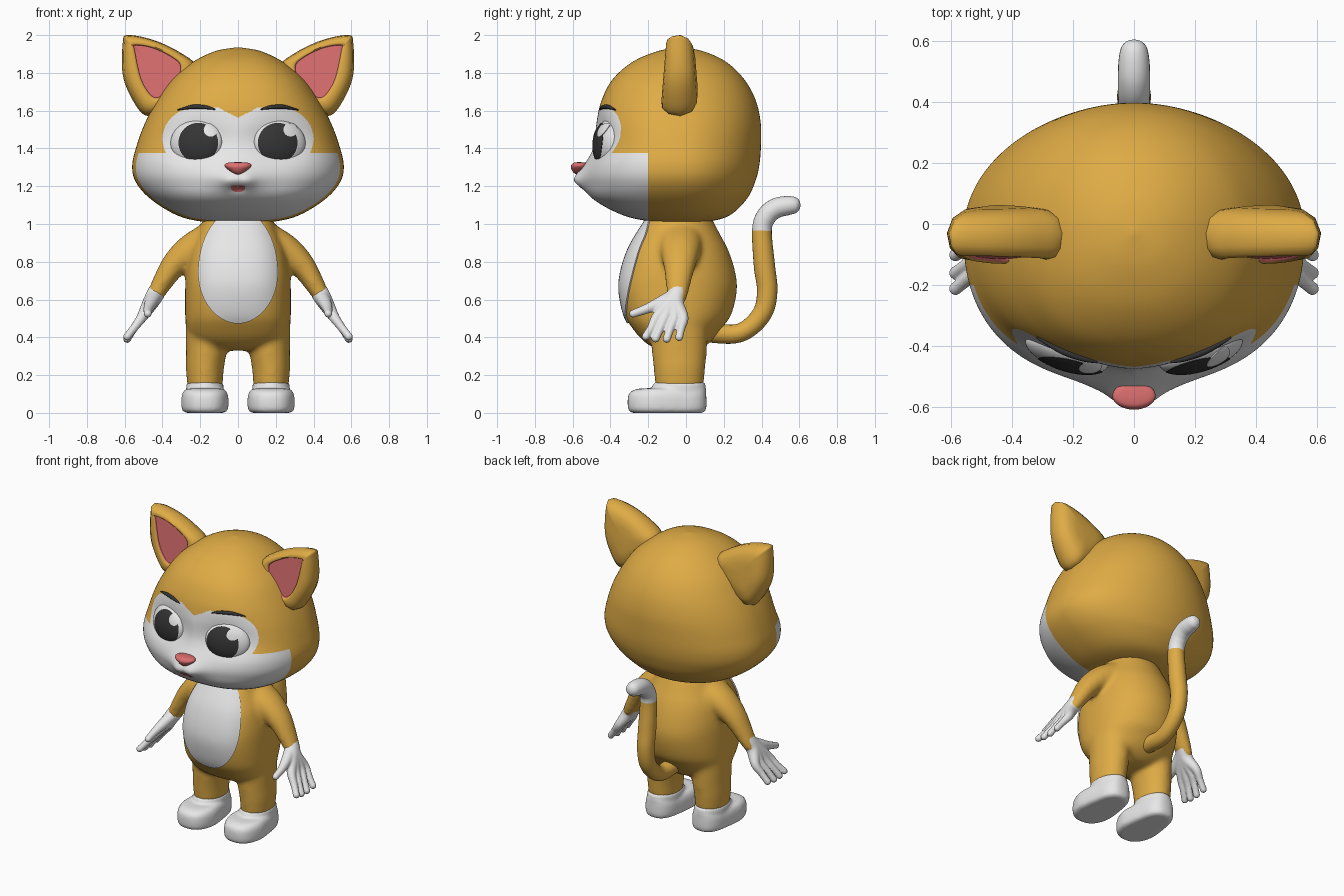
import bpy, bmesh
from math import sin, cos, pi, exp, radians
from mathutils import Vector, Matrix, Euler
from mathutils.bvhtree import BVHTree

if "Cube" in bpy.data.objects:
    bpy.data.objects.remove(bpy.data.objects["Cube"])


def material(name, rgb):
    m = bpy.data.materials.new(name)
    m.use_nodes = True
    m.diffuse_color = (*rgb, 1)
    m.node_tree.nodes["Principled BSDF"].inputs["Base Color"].default_value = (*rgb, 1)
    return m


ORANGE = material("orange_fur", (0.74, 0.41, 0.06))
WHITE = material("white_fur", (0.8, 0.8, 0.8))
PINK = material("pink_skin", (0.72, 0.16, 0.16))
DARK = material("dark_grey", (0.035, 0.035, 0.035))
SIDES = (("left", 1), ("right", -1))


# ---- helpers ----
def shade(mesh):
    mesh.shade_smooth()
    mesh.set_sharp_from_angle(angle=radians(55))


def make(name, bm, mats, recalc=True):
    if recalc:
        bmesh.ops.recalc_face_normals(bm, faces=bm.faces)
    mesh = bpy.data.meshes.new(name)
    bm.to_mesh(mesh)
    bm.free()
    for m in mats:
        mesh.materials.append(m)
    shade(mesh)
    ob = bpy.data.objects.new(name, mesh)
    bpy.context.scene.collection.objects.link(ob)
    return ob


def spline(pts, n, closed=False):
    P, out = [Vector(p) for p in pts], []
    m = len(P)
    get = lambda i: P[i % m] if closed else P[max(0, min(m - 1, i))]
    for i in range(m if closed else m - 1):
        a, b, c, d = (get(i + k) for k in (-1, 0, 1, 2))
        for j in range(n):
            t = j / n
            out.append(b + (c - a + (2 * a - 5 * b + 4 * c - d + (3 * (b - c) + d - a) * t) * t) * (0.5 * t))
    return out if closed else out + [P[-1]]


def skin(bm, rings, cap=(True, True), mat=lambda i: 0):
    V = [[bm.verts.new(p) for p in r] for r in rings]
    n = len(V[0])
    for i in range(len(V) - 1):
        for j in range(n):
            k = (j + 1) % n
            bm.faces.new((V[i][j], V[i][k], V[i + 1][k], V[i + 1][j])).material_index = mat(i)
    if cap[0]:
        bm.faces.new(V[0]).material_index = mat(0)
    if cap[1]:
        bm.faces.new(V[-1]).material_index = mat(len(V) - 2)


def stack(table, n, seg, cy, front=2.0, back=2.0):
    """Horizontal rings from rows of height, half width, front y, back y."""
    rings = []
    for z, w, f, b in spline(table, n):
        ring = []
        for j in range(seg):
            c, s = cos(2 * pi * j / seg), sin(2 * pi * j / seg)
            e = 2 / (back if s > 0 else front)
            x = w * abs(c) ** e * (1 if c > 0 else -1)
            y = cy + abs(s) ** e * ((b if s > 0 else f) - cy)
            ring.append(Vector((x, y, z)))
        rings.append(ring)
    return rings


def tube(path, n, ref, seg=24):
    """Round rings along rows of x, y, z, radius."""
    pts, rings = spline(path, n), []
    for i, p in enumerate(pts):
        t = (pts[min(i + 1, len(pts) - 1)] - pts[max(i - 1, 0)]).to_3d()
        u = t.cross(Vector(ref)).normalized()
        v = t.cross(u).normalized()
        rings.append([p.to_3d() + p.w * (u * cos(2 * pi * j / seg) + v * sin(2 * pi * j / seg))
                      for j in range(seg)])
    return rings


def balls(bm, path, side, squash=(1, 1, 1), n=6):
    for p in spline(path, n):
        bmesh.ops.create_icosphere(bm, subdivisions=3, radius=1, matrix=Matrix.LocRotScale(
            Vector((p.x * side, p.y, p.z)), None, Vector(squash) * p.w))


def blend(name, bm, voxel, passes, mat):
    """Fuse overlapping volumes into one soft skin."""
    ob = make(name, bm, [mat])
    r = ob.modifiers.new("fuse", 'REMESH')
    r.mode, r.voxel_size = 'VOXEL', voxel
    s = ob.modifiers.new("soften", 'SMOOTH')
    s.factor, s.iterations = 0.5, passes
    bpy.context.view_layer.update()
    mesh = bpy.data.meshes.new_from_object(ob.evaluated_get(bpy.context.evaluated_depsgraph_get()))
    ob.modifiers.clear()
    ob.data = mesh
    mesh.materials.clear()
    mesh.materials.append(mat)
    shade(mesh)
    return ob


def tree_of(ob):
    bm = bmesh.new()
    bm.from_mesh(ob.data)
    return BVHTree.FromBMesh(bm)


def on_front(tree, x, z):
    co, no, _, _ = tree.ray_cast(Vector((x, -2, z)), Vector((0, 1, 0)))
    if co is None:
        co, no, _, _ = tree.find_nearest(Vector((x, -0.4, z)))
    return co, no if no.y < 0 else -no


def plate(name, tree, cx, cz, rx, up, down, mat, lift, top=9, seg=64):
    """Thin oval skin that follows the surface below it."""
    rings, steps = [], 14
    for i in range(steps + 2):
        r, off = max(min(i, steps) / steps, 0.01), lift if i <= steps else -0.01
        ring = []
        for j in range(seg):
            c, s = cos(2 * pi * j / seg), sin(2 * pi * j / seg)
            co, no = on_front(tree, cx + rx * r * c, min(top, cz + r * s * (up if s > 0 else down)))
            ring.append(co + no * off)
        rings.append(ring)
    bm = bmesh.new()
    skin(bm, rings, (True, False))
    bm.normal_update()
    if sum(f.normal.y for f in bm.faces) > 0:
        bmesh.ops.reverse_faces(bm, faces=bm.faces)
    return make(name, bm, [mat], False)


# ---- head, with muzzle, lips and eye hollows ----
head_rows = [(1.01, .02, -.05, -.01), (1.012, .18, -.17, .11), (1.045, .32, -.33, .23), (1.13, .46, -.485, .32),
             (1.22, .54, -.525, .365), (1.31, .56, -.525, .388), (1.42, .535, -.49, .397),
             (1.54, .49, -.475, .395), (1.66, .425, -.445, .367), (1.77, .345, -.385, .305),
             (1.86, .235, -.28, .21), (1.915, .12, -.15, .09), (1.935, .01, -.04, -.02)]
bumps = [(0, 1.24, .13, .07, -.055), (.045, 1.225, .04, .035, -.018),
         (0, 1.185, .035, .02, .015), (.22, 1.44, .15, .11, .038)]
rings = stack(head_rows, 10, 200, -0.03, 2.35)
for p in (p for ring in rings for p in ring if p.y < -0.15):
    p.y += sum(a * exp(-((abs(p.x) - x) / sx) ** 2 - ((p.z - z) / sz) ** 2) for x, z, sx, sz, a in bumps)
bm = bmesh.new()
skin(bm, rings)
for co, no in (((0, -.2, 0), (0, 1, 0)), ((0, 0, 1.375), (0, 0, 1))):
    bmesh.ops.bisect_plane(bm, geom=bm.verts[:] + bm.edges[:] + bm.faces[:], plane_co=co, plane_no=no)
# finer faces round the mask edge
fine = set()
for f in bm.faces:
    x, y, z = f.calc_center_median()
    if y < -.25 and abs(x) < .44 and 1.375 < z < 1.65:
        fine.update(f.edges)
bmesh.ops.subdivide_edges(bm, edges=list(fine), cuts=2, use_grid_fill=True)
for f in bm.faces:
    x, y, z = f.calc_center_median()
    x = abs(x)
    around_eye = ((x - .21) / .19) ** 2 + ((z - 1.45) / .17) ** 2 < 1
    between = x < .21 and z < min(1.615, 1.56 + .55 * x)
    f.material_index = int(y < -.2 and (z < 1.375 or around_eye or between))
head_tree = tree_of(make("head", bm, [ORANGE, WHITE]))

# ---- nose and mouth ----
nose_rows = [(1.262, .012, -.58, -.55), (1.275, .035, -.598, -.53), (1.3, .066, -.61, -.52),
             (1.315, .07, -.605, -.52), (1.324, .055, -.595, -.53), (1.327, .02, -.575, -.555)]
bm = bmesh.new()
skin(bm, stack(nose_rows, 5, 32, -.565))
make("nose", bm, [PINK])
plate("mouth", head_tree, 0, 1.195, .038, .01, .025, PINK, .003)

# ---- eyes, brows and ears ----
ear_edge = spline([(.585, 2), (.45, 1.975), (.31, 1.91), (.22, 1.83), (.27, 1.7), (.4, 1.6),
                   (.49, 1.575), (.56, 1.66), (.61, 1.79), (.61, 1.96)], 8, True)
ear_inner = spline([(.55, 1.95), (.45, 1.935), (.34, 1.88), (.3, 1.83), (.33, 1.74), (.4, 1.68),
                    (.44, 1.665), (.48, 1.7), (.52, 1.78), (.55, 1.92)], 8, True)
middle = [Vector((.43, 1.81))] * len(ear_edge)
ear_rows = [(ear_edge, middle, f, y) for f, y in ((.97, .1), (.6, .1), (.3, .09), (.1, .06), (0, 0))]
ear_rows += [(ear_edge, ear_inner, f, y) for f, y in ((.12, -.06), (.45, -.095), (.85, -.103), (1, -.098))]
ear_rows += [(ear_inner, middle, f, y) for f, y in ((.03, -.088), (.5, -.088), (.97, -.088))]

for side, s in SIDES:
    co, _ = on_front(head_tree, .22 * s, 1.43)
    bm = bmesh.new()
    bmesh.ops.create_uvsphere(bm, u_segments=48, v_segments=32, radius=1, matrix=Matrix.LocRotScale(
        co + Vector((0, .004, 0)), Euler((radians(-7), 0, radians(18 * s))), Vector((.143, .06, .121))))
    eye_tree = tree_of(make(side + "_eye", bm, [WHITE]))
    plate(side + "_pupil", eye_tree, .21 * s, 1.43, .104, .104, .104, DARK, .002)
    plate(side + "_eye_glint", eye_tree, .21 * s + .066, 1.497, .037, .035, .035, WHITE, .004)

    brow = []
    for x, z, r in ((.12, 1.606, .003), (.17, 1.617, .01), (.24, 1.619, .011), (.317, 1.603, .003)):
        co, no = on_front(head_tree, x * s, z)
        brow.append((*(co + no * .004), r))
    bm = bmesh.new()
    skin(bm, tube(brow, 8, (0, 1, 0), 16))
    make(side + "_eyebrow", bm, [DARK])

    bm = bmesh.new()
    rings = []
    for start, end, f, y in ear_rows:
        flat = [a.lerp(b, f) for a, b in zip(start, end)]
        rings.append([(p.x * s, y * (1.03 - .8 * (p.y - 1.58)) - .03, p.y) for p in flat])
    skin(bm, rings, mat=lambda i: int(i >= 8))
    make(side + "_ear", bm, [ORANGE, PINK])

# ---- body with arms and legs ----
body_rows = [(.33, .05, -.1, .05), (.345, .15, -.17, .09), (.385, .24, -.23, .14), (.45, .272, -.285, .19),
             (.52, .28, -.325, .24), (.65, .28, -.35, .27), (.75, .274, -.34, .26),
             (.86, .252, -.305, .225), (.95, .212, -.255, .178), (1.08, .16, -.17, .11)]
bm = bmesh.new()
skin(bm, stack(body_rows, 6, 64, -0.03, 2.7))
for side, s in SIDES:
    balls(bm, [(.14, -.03, .915, .108), (.25, -.03, .86, .094), (.345, -.035, .775, .074),
               (.43, -.045, .64, .052), (.455, -.05, .6, .044)], s, (.92, 1.15, .92))
    balls(bm, [(.168, -.035, .45, .111), (.168, -.035, .33, .109), (.175, -.035, .24, .102),
               (.175, -.035, .15, .096)], s, (1, 1.36, .6), 8)
body = blend("body", bm, .012, 22, ORANGE)
plate("belly_patch", tree_of(body), 0, .74, .205, .33, .262, WHITE, .009, top=1.03)

# ---- hands and feet ----
foot_rows = [(0, .1, -.28, .085), (.008, .119, -.299, .1), (.03, .128, -.308, .108), (.08, .128, -.308, .108),
             (.11, .12, -.295, .106), (.128, .1, -.25, .1), (.131, .04, -.15, .02)]
ankle_rows = [(.04, .1, -.18, .1), (.1, .1, -.178, .104), (.15, .098, -.175, .104), (.162, .09, -.165, .095)]
for side, s in SIDES:
    bm = bmesh.new()
    for knuckle, tip, drop in ((-.155, -.213, .404), (-.11, -.161, .393), (-.06, -.102, .391), (-.015, -.036, .4)):
        balls(bm, [(.395, -.045, .69, .05), (.43, -.045, .64, .048), (.465, -.05 + knuckle * .25, .58, .042),
                   (.51, knuckle, .505, .028), (.55, (knuckle + tip) / 2, .45, .022), (.587, tip, drop, .021)],
              s, (1, 1.03, 1))
    balls(bm, [(.44, -.06, .62, .04), (.462, -.14, .58, .034), (.475, -.21, .55, .026), (.478, -.28, .525, .021)], s)
    hand = blend(side + "_hand", bm, .0065, 3, WHITE)
    bm = bmesh.new()
    bm.from_mesh(hand.data)
    bmesh.ops.bisect_plane(bm, geom=bm.verts[:] + bm.edges[:] + bm.faces[:], plane_co=(.43 * s, 0, .64),
                           plane_no=(-.6 * s, 0, .8), clear_outer=True)
    bm.to_mesh(hand.data)
    bm.free()

    sole, ankle = stack(foot_rows, 4, 48, -0.09, 2.6, 2.6), stack(ankle_rows, 4, 48, -0.035)
    for p in (p for ring in sole for p in ring):
        p.x *= 1 - .15 * max(0, min(1, (p.y + .17) / .15))
    for p in (p for ring in sole + ankle for p in ring):
        p.x = (p.x + .175) * s
    bm = bmesh.new()
    skin(bm, sole)
    skin(bm, ankle)
    blend(side + "_foot", bm, .009, 7, WHITE)

# ---- tail with white tip ----
tail = [(.1, .43, .055), (.25, .417, .05), (.34, .455, .05), (.41, .54, .052), (.43, .65, .054),
        (.415, .78, .056), (.402, .965, .052), (.425, 1.04, .053), (.475, 1.083, .053), (.535, 1.097, .051),
        (.58, 1.1, .042), (.6, 1.1, .024), (.606, 1.1, .003)]
bm = bmesh.new()
skin(bm, tube([(0, *row) for row in tail], 8, (1, 0, 0)), mat=lambda i: int(i >= 48))
make("tail", bm, [ORANGE, WHITE])
